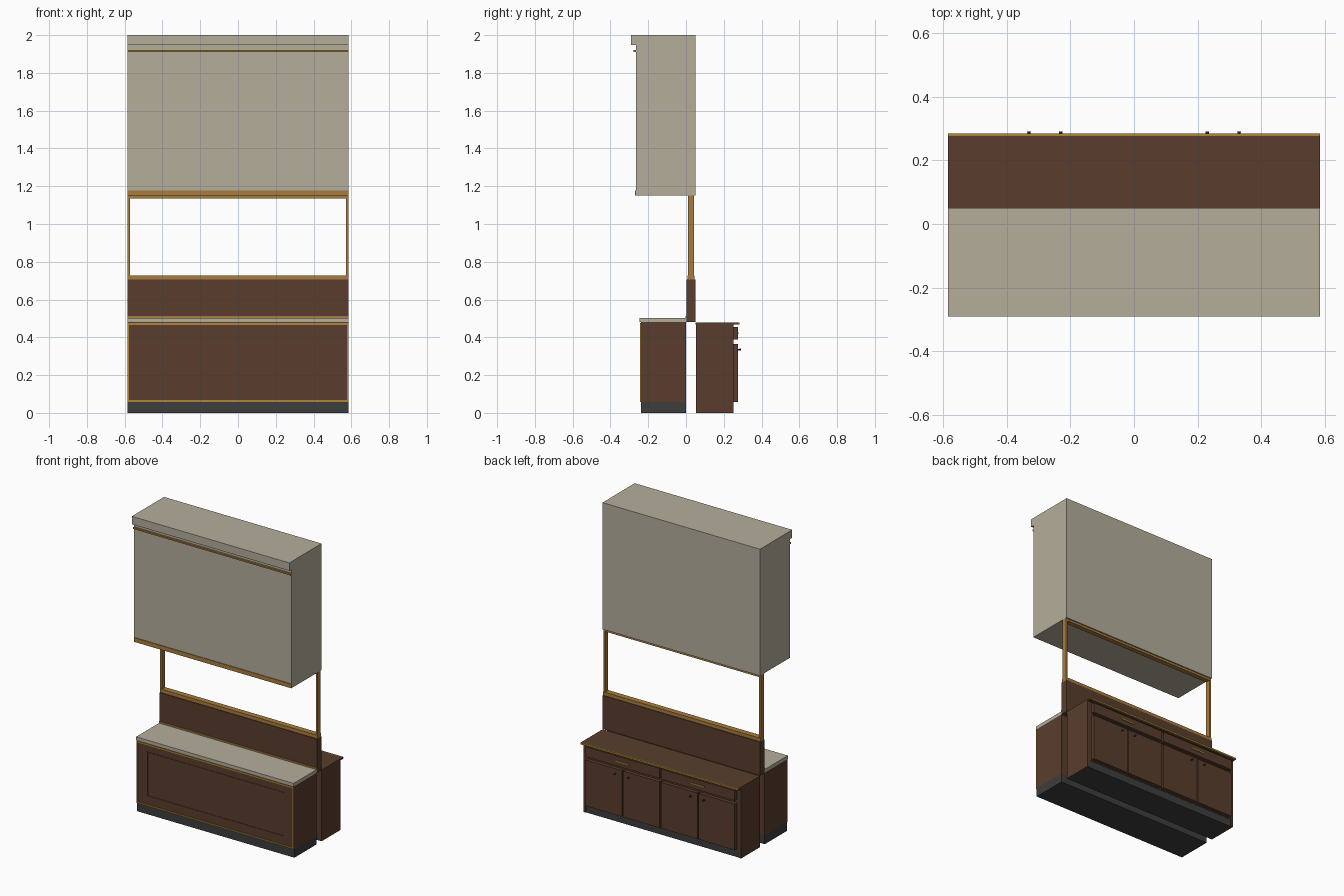
import bpy, bmesh
from mathutils import Matrix, Vector

if "Cube" in bpy.data.objects:
    bpy.data.objects.remove(bpy.data.objects["Cube"])


def material(name, r, g, b):
    m = bpy.data.materials.new(name)
    m.diffuse_color = (r, g, b, 1)
    m.use_nodes = True
    m.node_tree.nodes["Principled BSDF"].inputs["Base Color"].default_value = m.diffuse_color
    return m


CREAM = material("cream", 0.46, 0.42, 0.33)
WOOD = material("dark_wood", 0.10, 0.047, 0.027)
OAK = material("golden_wood", 0.39, 0.20, 0.047)
BRASS = material("brass", 0.42, 0.25, 0.035)
PLINTH = material("charcoal", 0.047, 0.047, 0.047)
DARK = material("dark_metal", 0.03, 0.022, 0.018)


def add(name, bm, mat):
    me = bpy.data.meshes.new(name)
    bm.to_mesh(me)
    bm.free()
    me.materials.append(mat)
    ob = bpy.data.objects.new(name, me)
    bpy.context.collection.objects.link(ob)
    return ob


def box(name, x, y, z, mat):
    """Box from (min, max) ranges on each axis."""
    bm = bmesh.new()
    size = Vector((x[1] - x[0], y[1] - y[0], z[1] - z[0]))
    mid = Vector((sum(x) / 2, sum(y) / 2, sum(z) / 2))
    bmesh.ops.create_cube(bm, size=1, matrix=Matrix.Translation(mid) @ Matrix.Diagonal(size.to_4d()))
    return add(name, bm, mat)


def frame(name, w, z0, z1, t, y, mat):
    """Rectangular border strip, half width w, strip width t."""
    box(name + "_bottom", (-w, w), y, (z0, z0 + t), mat)
    box(name + "_top", (-w, w), y, (z1 - t, z1), mat)
    for s, side in ((-1, "left"), (1, "right")):
        xs = sorted((s * w, s * (w - t)))
        box(f"{name}_{side}", xs, y, (z0 + t, z1 - t), mat)


W = 0.585
FULL = (-W, W)

# Overhead cabinet with cornice and trims
box("overhead_cabinet", FULL, (-0.266, 0.05), (1.15, 2.0), CREAM)
box("cornice", FULL, (-0.291, -0.266), (1.947, 2.0), CREAM)
box("cornice_trim", FULL, (-0.279, -0.266), (1.911, 1.921), OAK)
box("overhead_bottom_trim", FULL, (-0.270, -0.266), (1.15, 1.178), OAK)

# Open frame between overhead cabinet and back panel
box("frame_head", FULL, (0.01, 0.042), (1.135, 1.15), OAK)
box("frame_sill", FULL, (0.007, 0.045), (0.705, 0.728), OAK)
for s, side in ((-1, "left"), (1, "right")):
    box(f"frame_post_{side}", sorted((s * W, s * (W - 0.013))), (0.01, 0.042), (0.728, 1.135), OAK)

# Back panel above the counter
box("back_panel", FULL, (0.002, 0.05), (0.48, 0.705), WOOD)
box("back_panel_trim", FULL, (-0.003, 0.002), (0.502, 0.513), OAK)

# Front counter
box("counter_plinth", FULL, (-0.237, 0.0), (0, 0.058), PLINTH)
box("counter_body", FULL, (-0.239, 0.0), (0.058, 0.48), WOOD)
box("counter_top", FULL, (-0.245, 0.002), (0.48, 0.502), CREAM)
frame("counter_edge_trim", W, 0.058, 0.475, 0.009, (-0.244, -0.239), BRASS)
frame("counter_moulding", 0.51, 0.12, 0.42, 0.007, (-0.242, -0.239), WOOD)

# Rear storage cabinet
box("rear_body", (-W, W), (0.052, 0.25), (0.05, 0.467), WOOD)
box("rear_plinth", (-W + 0.015, W - 0.015), (0.052, 0.248), (0, 0.05), PLINTH)
for s, side in ((-1, "left"), (1, "right")):
    box(f"rear_side_{side}", sorted((s * W, s * (W - 0.015))), (0.052, 0.252), (0, 0.467), WOOD)
box("rear_top", FULL, (0.05, 0.277), (0.467, 0.478), WOOD)
box("rear_top_edge", FULL, (0.277, 0.284), (0.467, 0.478), BRASS)

# Drawers, doors and their handles, one pair per half
for s, side in ((-1, "left"), (1, "right")):
    c = s * 0.28
    box(f"drawer_{side}", (c - 0.274, c + 0.274), (0.25, 0.274), (0.388, 0.455), WOOD)
    box(f"drawer_pull_{side}", (c - 0.05, c + 0.05), (0.274, 0.279), (0.418, 0.425), BRASS)
    for d, pos in ((-1, "a"), (1, "b")):
        box(f"door_{side}_{pos}", sorted((c + d * 0.004, c + d * 0.274)), (0.25, 0.274), (0.057, 0.366), WOOD)
        bm = bmesh.new()
        bmesh.ops.create_cone(bm, cap_ends=True, segments=16, radius1=0.003, radius2=0.006, depth=0.017,
                              matrix=Matrix.Translation((c + d * 0.05, 0.2825, 0.335)) @ Matrix.Rotation(-1.5708, 4, "X"))
        add(f"door_knob_{side}_{pos}", bm, DARK)
